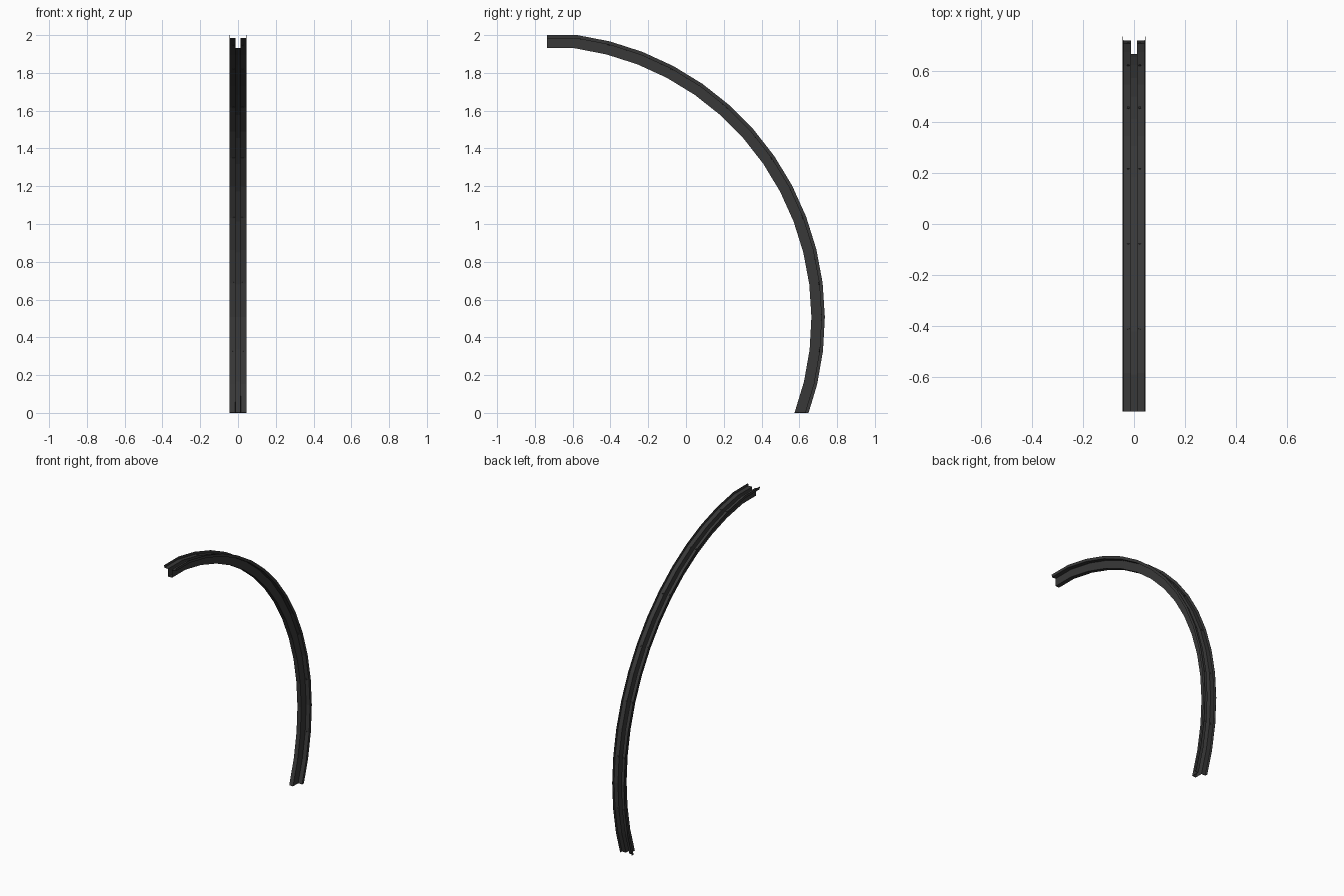
import bpy, bmesh
from math import cos, sin, radians
from mathutils import Vector, Matrix

if "Cube" in bpy.data.objects:
    bpy.data.objects.remove(bpy.data.objects["Cube"])

R, CY, CZ = 1.514, -0.779, 0.5        # outer arc radius and centre in the yz plane
STEP, START = 6.85, 0.3               # facet angle and phase

mat = bpy.data.materials.new("dark_steel")
mat.diffuse_color = (0.04, 0.04, 0.04, 1)
mat.use_nodes = True
mat.node_tree.nodes["Principled BSDF"].inputs["Base Color"].default_value = mat.diffuse_color


def arc(k, depth):
    a = radians(START + STEP * k)
    return CY + (R - depth) * cos(a), CZ + (R - depth) * sin(a)


def finish(bm, name):
    me = bpy.data.meshes.new(name)
    bm.to_mesh(me)
    bm.free()
    me.materials.append(mat)
    ob = bpy.data.objects.new(name, me)
    bpy.context.collection.objects.link(ob)
    return ob


# Hat-shaped section: (x, depth below the outer edge), mirrored in x
half = [(0.044, 0.0), (0.043, 0.017), (0.0135, 0.017), (0.0135, 0.07)]
profile = half + [(-x, d) for x, d in reversed(half)]

# Rail swept along the faceted arc, ending in a short level piece
bm = bmesh.new()
rings = []
for k in range(-4, 13):
    rings.append([bm.verts.new((x, *arc(k, d))) for x, d in profile])
rings.append([bm.verts.new((x, -0.735, arc(12, d)[1])) for x, d in profile])
for a, b in zip(rings, rings[1:]):
    for i in range(len(profile) - 1):
        bm.faces.new((a[i], a[i + 1], b[i + 1], b[i]))
# Level cut at the foot
bmesh.ops.bisect_plane(bm, geom=bm.verts[:] + bm.edges[:] + bm.faces[:],
                       plane_co=(0, 0, 0.0005), plane_no=(0, 0, 1), clear_inner=True)
bmesh.ops.recalc_face_normals(bm, faces=bm.faces[:])
rail = finish(bm, "curved_rail")
sol = rail.modifiers.new("sheet_thickness", 'SOLIDIFY')
sol.thickness = 0.002
sol.offset = 0
sol.use_even_offset = True

# Pairs of small bolts through the flanges at every second joint
bm = bmesh.new()
for k in range(-1, 12, 2):
    y, z = arc(k, 0.017)
    radial = Vector((0, y - CY, z - CZ))
    rot = radial.to_track_quat('Z', 'Y').to_matrix().to_4x4()
    for x in (-0.023, 0.023):
        bmesh.ops.create_cone(bm, cap_ends=True, segments=6, radius1=0.006, radius2=0.006,
                              depth=0.009, matrix=Matrix.Translation((x, y, z)) @ rot)
finish(bm, "flange_bolts")
